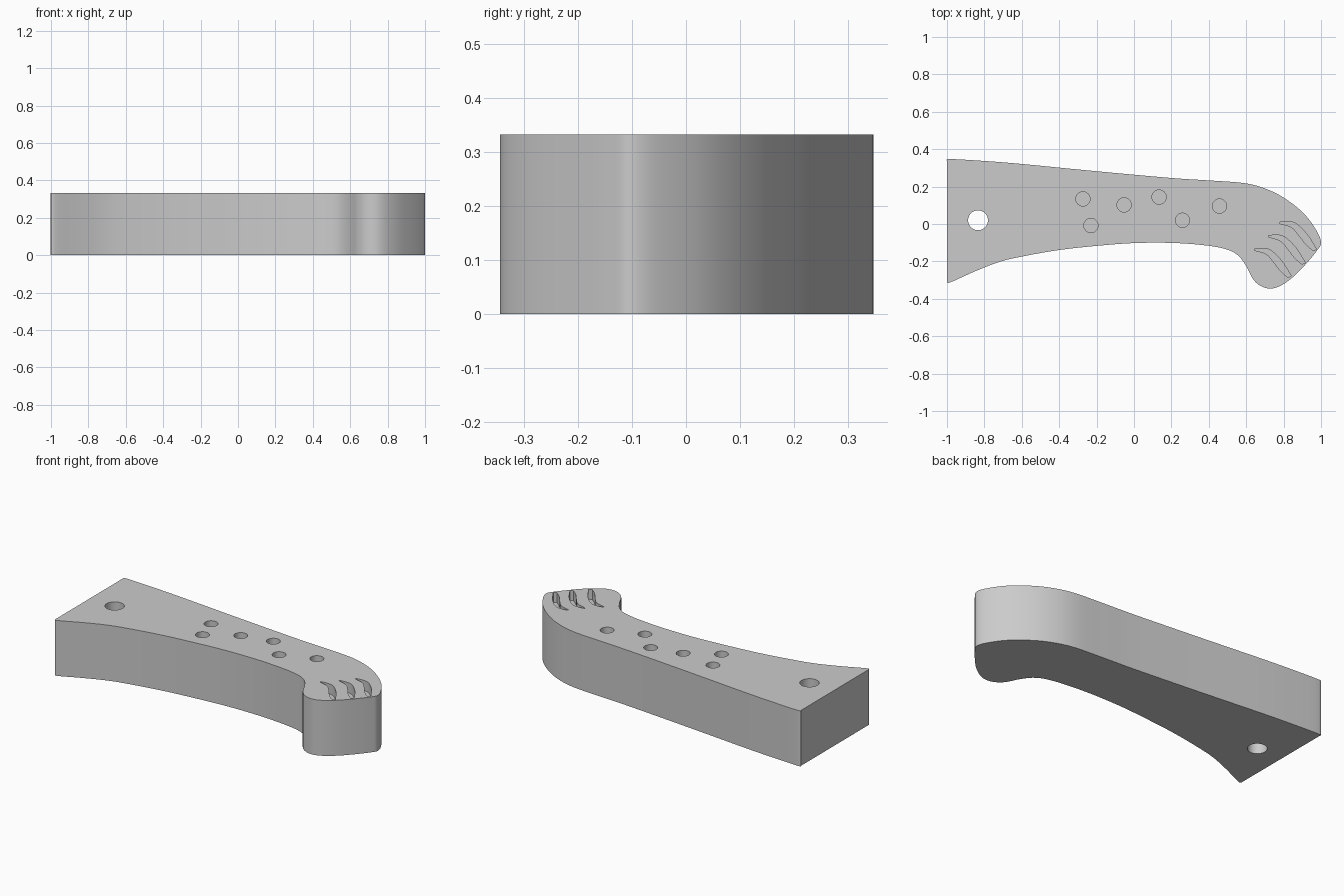
import bpy, bmesh, math
from mathutils import Vector

if "Cube" in bpy.data.objects:
    bpy.data.objects.remove(bpy.data.objects["Cube"], do_unlink=True)

HEIGHT = 0.333

grey = bpy.data.materials.new("plain grey")
grey.use_nodes = True
grey.diffuse_color = (0.6, 0.6, 0.6, 1)
grey.node_tree.nodes["Principled BSDF"].inputs["Base Color"].default_value = (0.6, 0.6, 0.6, 1)


def smooth_path(points, steps=5):
    """Catmull-Rom curve through the points."""
    p = [Vector(q) for q in points]
    p = [2 * p[0] - p[1]] + p + [2 * p[-1] - p[-2]]
    path = []
    for a, b, c, d in zip(p, p[1:], p[2:], p[3:]):
        for i in range(steps):
            t = i / steps
            path.append(0.5 * (2 * b + (c - a) * t + (2 * a - 5 * b + 4 * c - d) * t ** 2
                               + (3 * b - a - 3 * c + d) * t ** 3))
    return path + [p[-2]]


def circle(centre, radius, sides=40):
    turn = [2 * math.pi * i / sides for i in range(sides)]
    return [(centre[0] + radius * math.cos(a), centre[1] + radius * math.sin(a)) for a in turn]


def add_prism(bm, outline, bottom, top):
    face = bm.faces.new([bm.verts.new((x, y, bottom)) for x, y in outline])
    moved = bmesh.ops.extrude_face_region(bm, geom=[face], use_keep_orig=True)["geom"]
    verts = [v for v in moved if isinstance(v, bmesh.types.BMVert)]
    bmesh.ops.translate(bm, vec=(0, 0, top - bottom), verts=verts)


def make_object(name, bm):
    bmesh.ops.recalc_face_normals(bm, faces=bm.faces)
    mesh = bpy.data.meshes.new(name)
    bm.to_mesh(mesh)
    bm.free()
    mesh.materials.append(grey)
    obj = bpy.data.objects.new(name, mesh)
    bpy.context.collection.objects.link(obj)
    return obj


# Handle body: back edge, hooked tip, then front edge
outline = smooth_path([
    (-1, .335), (-.985, .347), (-.8, .337), (-.6, .321), (-.2, .282), (.2, .246), (.4, .233),
    (.6, .217), (.73, .178), (.834, .118), (.92, .043), (.98, -.043), (1, -.1), (.98, -.14),
    (.92, -.213), (.85, -.284), (.78, -.332), (.725, -.345), (.675, -.33), (.636, -.294),
    (.6, -.225), (.556, -.168), (.49, -.134), (.37, -.113), (.2, -.101), (0, -.102),
    (-.2, -.117), (-.4, -.139), (-.6, -.174), (-.72, -.203), (-.85, -.253), (-.98, -.311),
    (-1, -.308)])
bm = bmesh.new()
add_prism(bm, outline, 0, HEIGHT)
handle = make_object("handle_body", bm)

# Cutter: one through hole, six blind holes, three curved grooves
bm = bmesh.new()
add_prism(bm, circle((-.834, .02), .053), -.1, HEIGHT + .1)
for centre in [(-.273, .134), (-.23, -.008), (-.053, .102), (.134, .144), (.259, .02), (.457, .096)]:
    add_prism(bm, circle(centre, .038), HEIGHT - .1, HEIGHT + .1)

upper = smooth_path([(.778, .009), (.82, .013), (.866, .002), (.925, -.055), (.976, -.135)])
lower = smooth_path([(.958, -.143), (.92, -.11), (.885, -.065), (.842, -.018), (.778, .003)])
for dx, dy in [(0, 0), (-.06, -.072), (-.135, -.143)]:
    add_prism(bm, [(x + dx, y + dy) for x, y in upper + lower], HEIGHT - .06, HEIGHT + .1)
cutter = make_object("hole_cutter", bm)

# Cut the body and shade the curved walls smooth
cut = handle.modifiers.new("holes", "BOOLEAN")
cut.operation = "DIFFERENCE"
cut.solver = "EXACT"
cut.object = cutter
bpy.ops.object.select_all(action="DESELECT")
handle.select_set(True)
bpy.context.view_layer.objects.active = handle
bpy.ops.object.modifier_apply(modifier=cut.name)
bpy.data.objects.remove(cutter, do_unlink=True)
bpy.ops.object.shade_smooth_by_angle(angle=math.radians(30))
